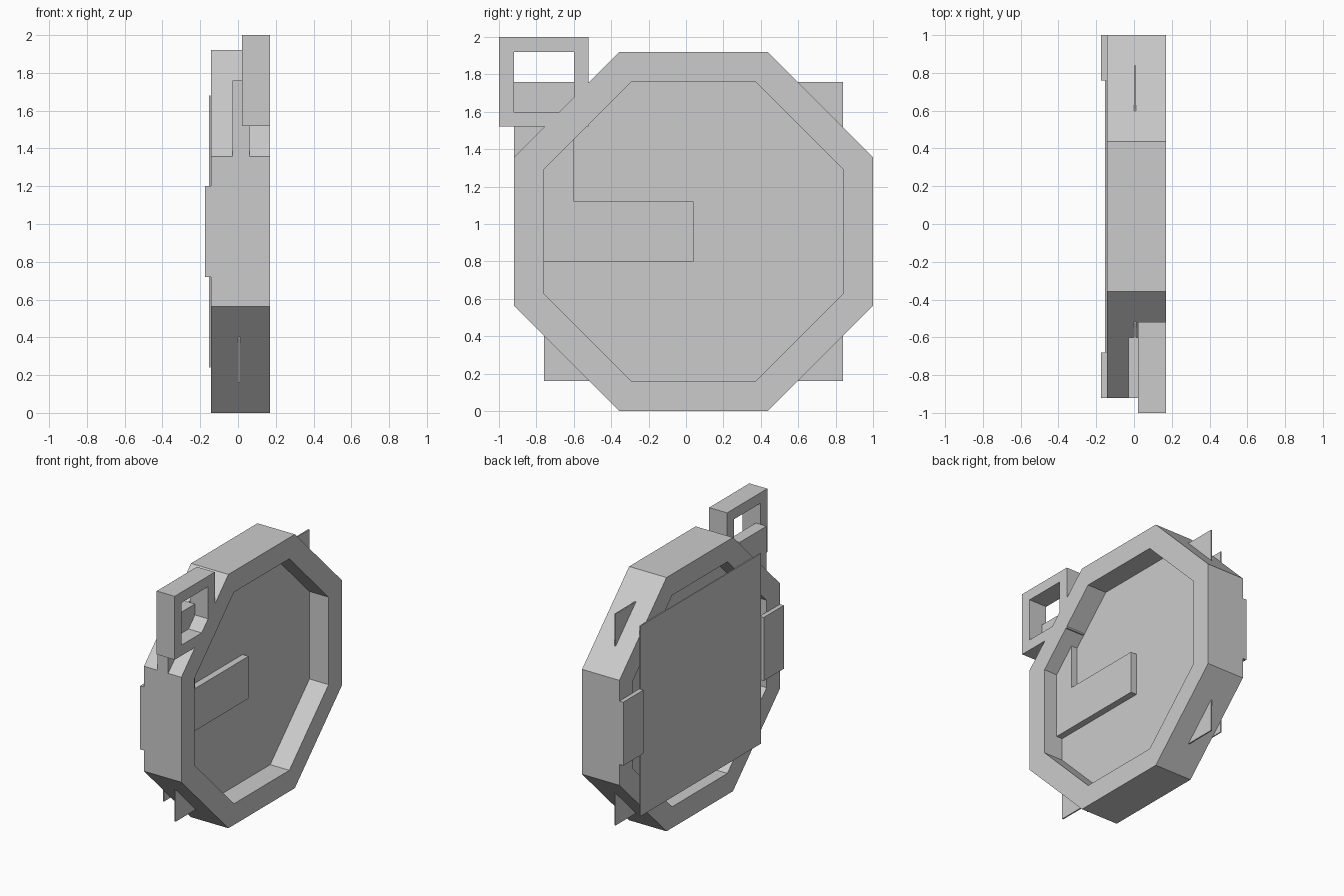
import bpy

if "Cube" in bpy.data.objects:
    bpy.data.objects.remove(bpy.data.objects["Cube"])

grey = bpy.data.materials.new("light_grey")
grey.diffuse_color = (0.6, 0.6, 0.6, 1)
grey.use_nodes = True
grey.node_tree.nodes["Principled BSDF"].inputs["Base Color"].default_value = grey.diffuse_color


def make(name, verts, faces):
    me = bpy.data.meshes.new(name)
    me.from_pydata(verts, [], faces)
    me.materials.append(grey)
    ob = bpy.data.objects.new(name, me)
    bpy.context.collection.objects.link(ob)
    return ob


def prism(name, pts, x0, x1):
    """Extrude a counter-clockwise (y, z) outline along x."""
    n = len(pts)
    verts = [(x, y, z) for x in (x0, x1) for y, z in pts]
    faces = [tuple(range(n - 1, -1, -1)), tuple(range(n, 2 * n))]
    faces += [(i, (i + 1) % n, n + (i + 1) % n, n + i) for i in range(n)]
    return make(name, verts, faces)


def ring(name, outer, inner, x0, x1):
    """Open frame between two matching (y, z) outlines."""
    n = len(outer)
    verts = [(x, y, z) for x in (x0, x1) for loop in (outer, inner) for y, z in loop]
    faces = []
    for i in range(n):
        j = (i + 1) % n
        faces += [(i, j, 2 * n + j, 2 * n + i),                  # outer wall
                  (n + j, n + i, 3 * n + i, 3 * n + j),          # inner wall
                  (2 * n + i, 2 * n + j, 3 * n + j, 3 * n + i),  # right face
                  (j, i, n + i, n + j)]                          # left face
    return make(name, verts, faces)


def octagon(r, h):
    cy, cz = 0.04, 0.96
    return [(cy + a, cz + b) for a, b in (
        (-h, -r), (h, -r), (r, -h), (r, h), (h, r), (-h, r), (-r, h), (-r, -h))]


def rect(y0, y1, z0, z1):
    return [(y0, z0), (y1, z0), (y1, z1), (y0, z1)]


# Octagonal case
ring("case_rim", octagon(0.96, 0.397), octagon(0.80, 0.331), -0.143, 0.17)

# Square dial whose corners poke through the rim, and the thin back cover
prism("dial_plate", rect(-0.76, 0.84, 0.16, 1.76), 0.0, 0.01)
prism("back_cover", rect(-0.68, 0.76, 0.24, 1.68), -0.153, -0.145)

# Hinge blocks on the back
for side, y0 in (("front", -0.92), ("rear", 0.76)):
    prism(side + "_hinge", rect(y0, y0 + 0.24, 0.72, 1.20), -0.175, -0.14)

# L-shaped hand running out to the loop
prism("hand", [(-0.92, 0.80), (0.04, 0.80), (0.04, 1.12), (-0.60, 1.12),
               (-0.60, 1.76), (-0.92, 1.76)], -0.03, 0.06)

# Square hanging loop
ring("hanging_loop", rect(-1.0, -0.52, 1.52, 2.0), rect(-0.92, -0.60, 1.60, 1.92), 0.02, 0.17)
